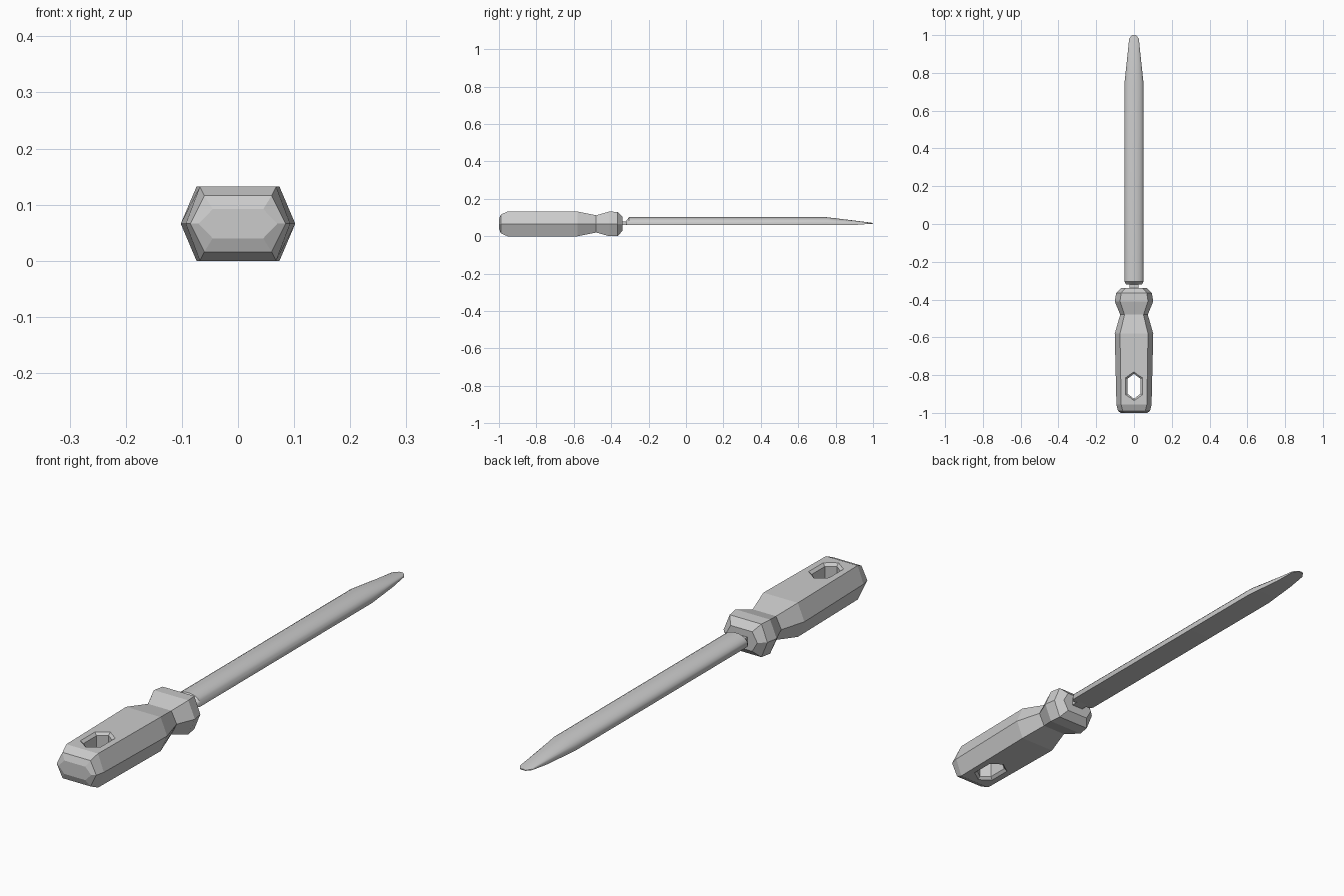
import bpy, bmesh, math

if "Cube" in bpy.data.objects:
    bpy.data.objects.remove(bpy.data.objects["Cube"], do_unlink=True)


def make_material(name, rgb):
    mat = bpy.data.materials.new(name)
    mat.use_nodes = True
    mat.diffuse_color = (*rgb, 1)
    mat.node_tree.nodes["Principled BSDF"].inputs["Base Color"].default_value = (*rgb, 1)
    return mat


GREY = make_material("light grey", (0.6, 0.6, 0.6))


def loft(name, rings):
    """Skin a closed solid through rings of equal point count."""
    bm = bmesh.new()
    loops = [[bm.verts.new(p) for p in ring] for ring in rings]
    for a, b in zip(loops, loops[1:]):
        for i in range(len(a)):
            j = (i + 1) % len(a)
            bm.faces.new((a[i], a[j], b[j], b[i]))
    bm.faces.new(loops[0])
    bm.faces.new(loops[-1])
    bmesh.ops.recalc_face_normals(bm, faces=bm.faces)
    mesh = bpy.data.meshes.new(name)
    bm.to_mesh(mesh)
    bm.free()
    mesh.materials.append(GREY)
    obj = bpy.data.objects.new(name, mesh)
    bpy.context.collection.objects.link(obj)
    return obj


def activate(obj):
    bpy.ops.object.select_all(action="DESELECT")
    obj.select_set(True)
    bpy.context.view_layer.objects.active = obj


MID = 0.066


def handle_ring(y, side, flat, half_height):
    return [(side, y, MID), (flat, y, MID + half_height), (-flat, y, MID + half_height),
            (-side, y, MID), (-flat, y, MID - half_height), (flat, y, MID - half_height)]


# Handle: six-sided grip with a waist and a collar
handle = loft("handle", [handle_ring(*s) for s in (
    (-1.0, 0.07, 0.045, 0.026),
    (-0.99, 0.085, 0.06, 0.05),
    (-0.955, 0.093, 0.068, 0.066),
    (-0.58, 0.102, 0.074, 0.066),
    (-0.48, 0.073, 0.05, 0.046),
    (-0.41, 0.102, 0.074, 0.066),
    (-0.365, 0.094, 0.068, 0.064),
    (-0.34, 0.068, 0.046, 0.038))])


# Hanging hole: six-sided slot with flared rims
def hole_ring(z, grow):
    x, tip, shoulder, yc = 0.034 + grow, 0.066 + grow, 0.04 + grow / 2, -0.859
    return [(0, yc - tip, z), (x, yc - shoulder, z), (x, yc + shoulder, z),
            (0, yc + tip, z), (-x, yc + shoulder, z), (-x, yc - shoulder, z)]


cutter = loft("hole_cutter", [hole_ring(MID + h, g) for h, g in (
    (-0.08, 0.024), (-0.056, 0), (0.056, 0), (0.08, 0.024))])
cutter.hide_render = True
cut = handle.modifiers.new("hole", "BOOLEAN")
cut.object = cutter
cut.solver = "EXACT"
activate(handle)
bpy.ops.object.modifier_apply(modifier=cut.name)
bpy.data.objects.remove(cutter, do_unlink=True)


# Blade: flat underside, rounded back, tapering to a blunt tip
def blade_ring(y, half, bottom, edge, top, steps=10):
    ring = [(half, y, bottom)]
    for i in range(steps + 1):
        a = math.pi * i / steps
        ring.append((half * math.cos(a), y, edge + (top - edge) * math.sin(a)))
    return ring + [(-half, y, bottom)]


blade = loft("blade", [blade_ring(*s) for s in (
    (-0.32, 0.042, 0.062, 0.072, 0.082),
    (-0.305, 0.05, 0.06, 0.073, 0.102),
    (0.75, 0.05, 0.06, 0.073, 0.102),
    (0.9, 0.034, 0.06, 0.071, 0.084),
    (0.98, 0.026, 0.066, 0.07, 0.074),
    (1.0, 0.011, 0.067, 0.069, 0.071))])
activate(blade)
bpy.ops.object.shade_smooth_by_angle(angle=math.radians(30))

# Tang: thin neck joining blade and handle
loft("tang", [[(x, y, z) for x, z in ((-0.025, 0.06), (0.025, 0.06), (0.025, 0.078), (-0.025, 0.078))]
              for y in (-0.36, -0.3)])
